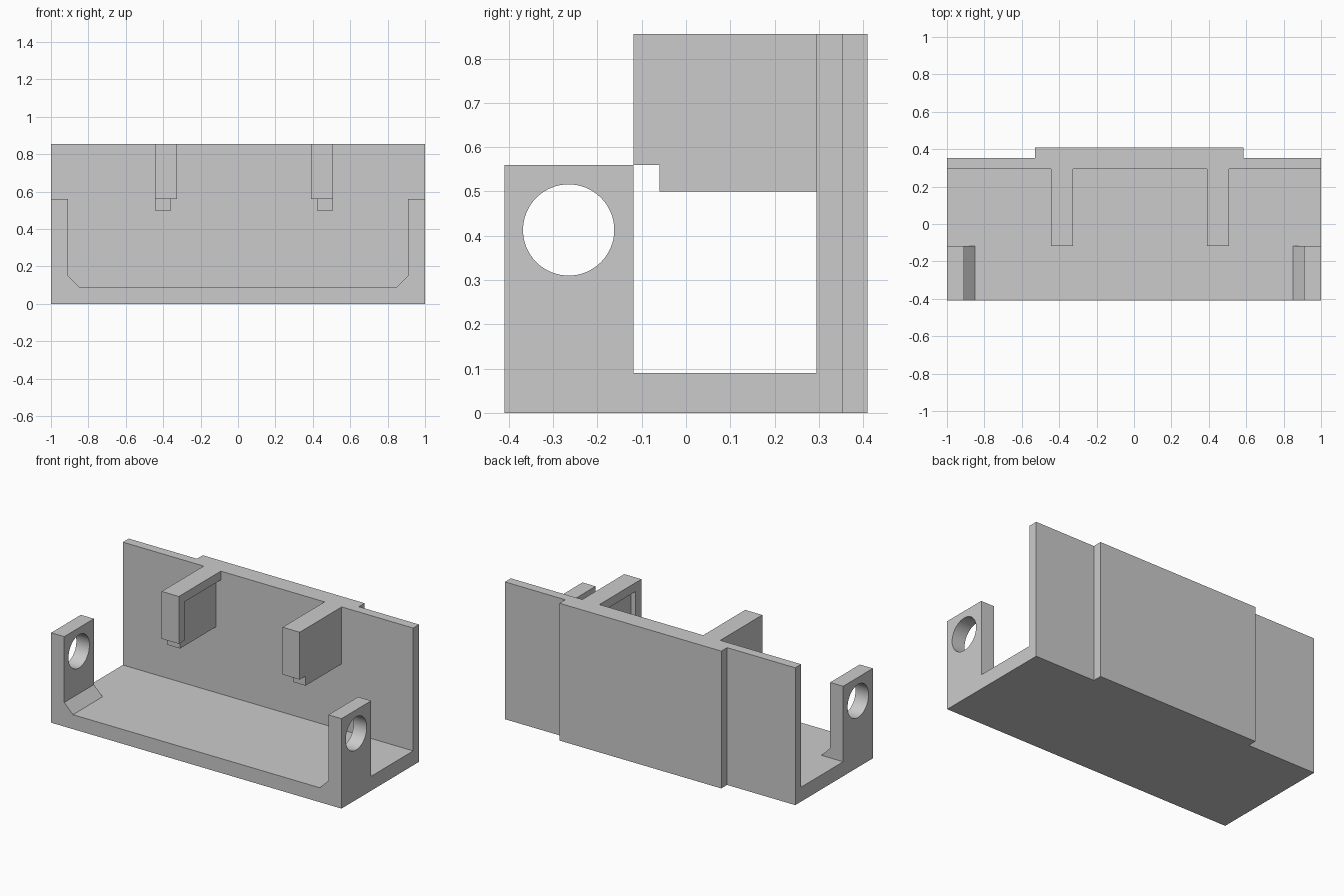
import bpy
import bmesh
from mathutils import Matrix, Vector

cube = bpy.data.objects.get("Cube")
if cube:
    bpy.data.objects.remove(cube, do_unlink=True)

grey = bpy.data.materials.new("light grey plastic")
grey.use_nodes = True
COLOUR = (0.6, 0.6, 0.6, 1)
grey.diffuse_color = COLOUR
grey.node_tree.nodes["Principled BSDF"].inputs["Base Color"].default_value = COLOUR


def finish(name, bm):
    bmesh.ops.recalc_face_normals(bm, faces=bm.faces)
    mesh = bpy.data.meshes.new(name)
    bm.to_mesh(mesh)
    bm.free()
    mesh.materials.append(grey)
    obj = bpy.data.objects.new(name, mesh)
    bpy.context.collection.objects.link(obj)
    return obj


def prism(name, points, axis, start, end):
    """Extrude a 2D outline along the given axis (0, 1 or 2)."""
    bm = bmesh.new()
    verts = []
    for a, b in points:
        co = [a, b]
        co.insert(axis, start)
        verts.append(bm.verts.new(co))
    face = bm.faces.new(verts)
    new = bmesh.ops.extrude_face_region(bm, geom=[face])["geom"]
    shift = Vector((0, 0, 0))
    shift[axis] = end - start
    bmesh.ops.translate(bm, vec=shift, verts=[v for v in new if isinstance(v, bmesh.types.BMVert)])
    return finish(name, bm)


def box(name, x, y, z):
    x0, x1 = sorted(x)
    return prism(name, [(x0, y[0]), (x1, y[0]), (x1, y[1]), (x0, y[1])], 2, *z)


def combine(target, other, operation):
    """Apply a boolean and discard the second body."""
    mod = target.modifiers.new("join", 'BOOLEAN')
    mod.operation = operation
    mod.solver = 'EXACT'
    mod.object = other
    bpy.context.view_layer.objects.active = target
    bpy.ops.object.modifier_apply(modifier=mod.name)
    bpy.data.objects.remove(other, do_unlink=True)


FRONT, WALL, BACK = -0.41, 0.295, 0.353
TOP, FLOOR = 0.855, 0.09

# Floor and back wall as one L-shaped side profile
bracket = prism("bracket", [(FRONT, 0), (BACK, 0), (BACK, TOP), (WALL, TOP),
                            (WALL, FLOOR), (FRONT, FLOOR)], 0, -1, 1)

# Raised pad on the outside of the back wall
combine(bracket, box("pad", (-0.53, 0.585), (BACK, 0.41), (0, TOP)), 'UNION')

for s in (-1, 1):
    # End lug with chamfered foot and a round hole
    outline = [(1, 0), (0.85, 0), (0.85, FLOOR), (0.91, 0.15), (0.91, 0.56), (1, 0.56)]
    lug = prism("lug", [(s * x, z) for x, z in outline], 1, FRONT, -0.118)
    bm = bmesh.new()
    bmesh.ops.create_cone(bm, cap_ends=True, segments=64, radius1=0.103, radius2=0.103, depth=0.4,
                          matrix=Matrix.Translation((s * 0.95, -0.265, 0.413))
                          @ Matrix.Rotation(1.5707963, 4, 'Y'))
    combine(lug, finish("hole_cutter", bm), 'DIFFERENCE')
    combine(bracket, lug, 'UNION')

for outer, inner, step in ((-0.443, -0.325, -0.357), (0.508, 0.39, 0.422)):
    # Rib arm, pocketed on its inner side, with a tongue below
    rib = box("rib", (outer, inner), (-0.118, WALL), (0.56, TOP))
    over = inner + (inner - step)
    combine(rib, box("pocket", (step, over), (-0.06, 0.4), (0.4, 0.8)), 'DIFFERENCE')
    combine(rib, box("tongue", (outer, step), (-0.06, WALL), (0.5, 0.56)), 'UNION')
    combine(bracket, rib, 'UNION')

# Smooth the holes, keep everything else crisp
bpy.ops.object.select_all(action='DESELECT')
bracket.select_set(True)
bpy.context.view_layer.objects.active = bracket
bpy.ops.object.shade_smooth_by_angle(angle=0.5)
